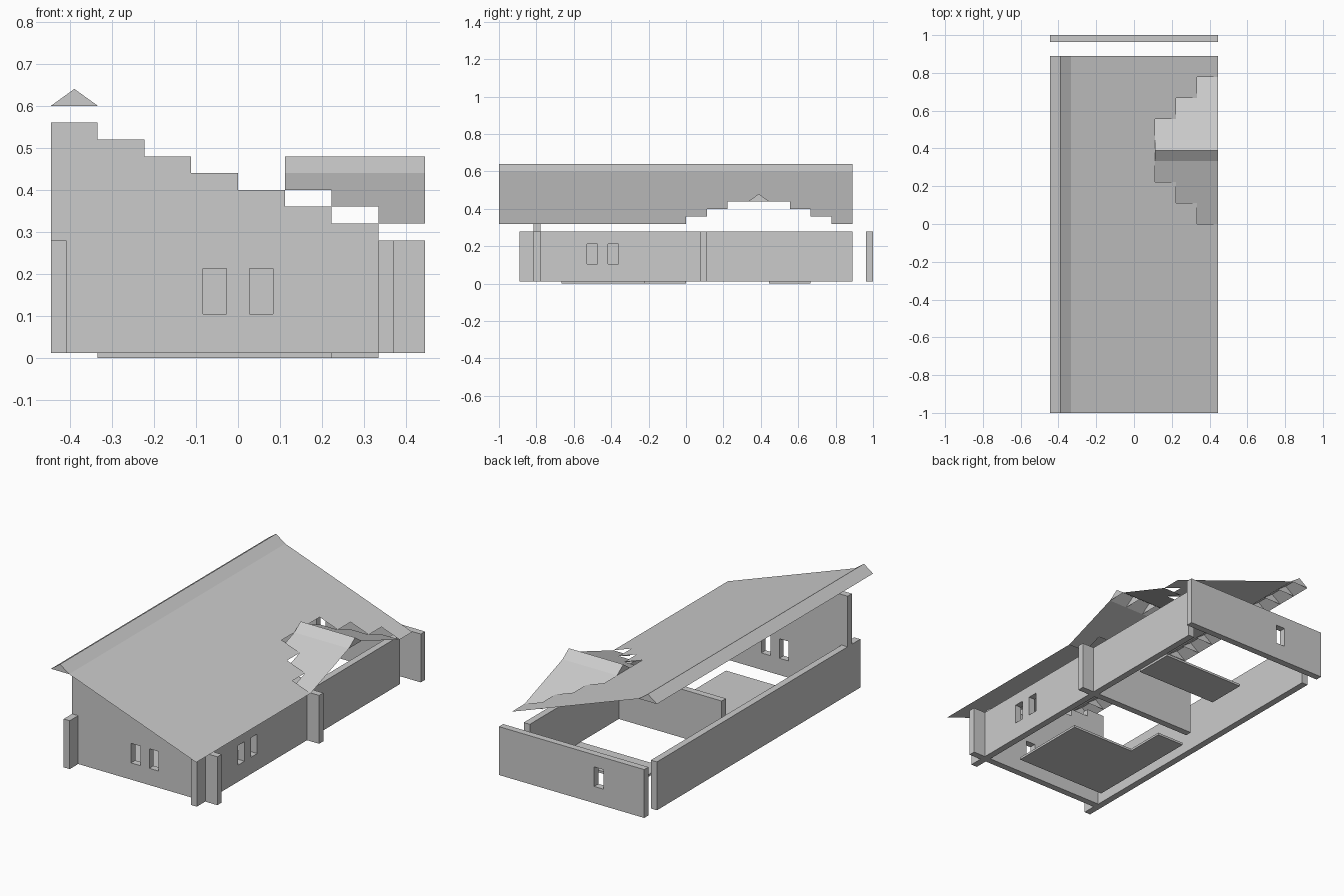
import bpy, bmesh

if "Cube" in bpy.data.objects:
    bpy.data.objects.remove(bpy.data.objects["Cube"])

T = 1 / 9      # grid tile
H = 0.04       # roof rise per tile
W = 0.037      # wall thickness
Z0, Z1 = 0.0125, 0.28


def finish(name, bm, weld=True):
    if weld:
        bmesh.ops.remove_doubles(bm, verts=bm.verts, dist=1e-4)
    me = bpy.data.meshes.new(name)
    bm.to_mesh(me)
    bm.free()
    ob = bpy.data.objects.new(name, me)
    bpy.context.collection.objects.link(ob)
    return ob


def face(bm, pts):
    bm.faces.new([bm.verts.new(p) for p in pts])


def extruded(name, outline, to3d, depth):
    """Solid from a closed 2D outline."""
    bm = bmesh.new()
    face(bm, [to3d(a, b, 0) for a, b in outline])
    r = bmesh.ops.extrude_face_region(bm, geom=bm.faces[:])
    d = [e - s for e, s in zip(to3d(0, 0, depth), to3d(0, 0, 0))]
    bmesh.ops.translate(bm, vec=d, verts=[v for v in r["geom"] if isinstance(v, bmesh.types.BMVert)])
    bmesh.ops.recalc_face_normals(bm, faces=bm.faces[:])
    return finish(name, bm)


def rect(a0, a1, b0, b1):
    return [(a0, b0), (a1, b0), (a1, b1), (a0, b1)]


def cut_windows(wall, to3d, centres):
    """Cut through windows into a wall."""
    for c in centres:
        cutter = extruded(wall.name + "_window_cutter",
                          rect(c - 0.028, c + 0.028, 0.105, 0.213), to3d, 0.2)
        cutter.hide_render = True
        cutter.hide_set(True)
        m = wall.modifiers.new("window", "BOOLEAN")
        m.object, m.operation, m.solver = cutter, "DIFFERENCE", "EXACT"


def along_x(y):
    return lambda a, b, d: (a, y + d, b)


def along_y(x):
    return lambda a, b, d: (x + d, a, b)


# front wall with stepped top following the roof
outline = [(4 * T, Z0), (-4 * T, Z0)]
for i in range(8):
    z = 0.56 - H * i
    outline += [((i - 4) * T, z), ((i - 3) * T, z)]
front = extruded("front_wall", outline, along_x(-0.815), W)
cut_windows(front, along_x(-0.9), [-T / 2, T / 2])

# back wall
back = extruded("back_wall", rect(-4 * T, 4 * T, Z0, Z1), along_x(1 - W), W)
cut_windows(back, along_x(0.9), [-1.5 * T])

# side walls and partition
extruded("left_wall", rect(-8 * T, 8 * T, Z0, Z1), along_y(-4 * T), W)
right = extruded("right_wall", rect(-8 * T, 8 * T, Z0, Z1), along_y(3 * T), W)
cut_windows(right, along_y(0.25), [-4.5 * T, -3.5 * T])
extruded("partition_wall", rect(-0.296, 4 * T, Z0, Z1), along_x(0.074), W)

# floors
flat = lambda a, b, d: (a, b, d)
extruded("front_room_floor",
         [(-3 * T, -6 * T), (2 * T, -6 * T), (2 * T, -2 * T), (-1.5 * T, -2 * T),
          (-1.5 * T, 0), (-3 * T, 0)], flat, Z0)
extruded("back_room_floor", rect(-1.5 * T, 3 * T, 4 * T, 6 * T), flat, Z0)

# main roof: tiled single slope with a stepped opening for the dormer
bm = bmesh.new()
for i in range(7):
    x0, x1 = (i - 3) * T, (i - 2) * T
    za, zb = 0.60 - H * i, 0.56 - H * i
    k = i - 4          # rows 4..6 are opened
    for j in range(-9, 8):
        if k >= 0 and 2 - k <= j < 5 + k:
            continue
        y0, y1 = j * T, (j + 1) * T
        face(bm, [(x0, y0, za), (x1, y0, zb), (x1, y1, zb), (x0, y1, za)])
finish("main_roof", bm)

# dormer slopes, tiles running into the stepped opening on both sides
bm = bmesh.new()
for k in range(3):
    x0, x1 = (1 + k) * T, 4 * T
    za, zb = 0.44 - H * k, 0.40 - H * k
    ya, yb = (3 - k) * T, (2 - k) * T
    face(bm, [(x0, yb, zb), (x1, yb, zb), (x1, ya, za), (x0, ya, za)])
    ya, yb = (4 + k) * T, (5 + k) * T
    face(bm, [(x0, ya, za), (x1, ya, za), (x1, yb, zb), (x0, yb, zb)])
finish("dormer_roof", bm)


# ridge caps: open-bottomed tents with a triangle closing each tile
def ridge(name, start, count, z, to3d):
    bm = bmesh.new()
    for n in range(count + 1):
        s, e = start + n * T, start + (n + 1) * T
        lo, mid, hi = (0, z), (T / 2, z + H), (T, z)
        face(bm, [to3d(s, *p) for p in (lo, hi, mid)])
        if n < count:
            for p, q in ((lo, mid), (mid, hi)):
                face(bm, [to3d(s, *p), to3d(s, *q), to3d(e, *q), to3d(e, *p)])
    return finish(name, bm)


ridge("main_ridge_cap", -1, 17, 0.60, lambda s, a, z: (-4 * T + a, s, z))
ridge("dormer_ridge_cap", T, 3, 0.44, lambda s, a, z: (s, 3 * T + a, z))
